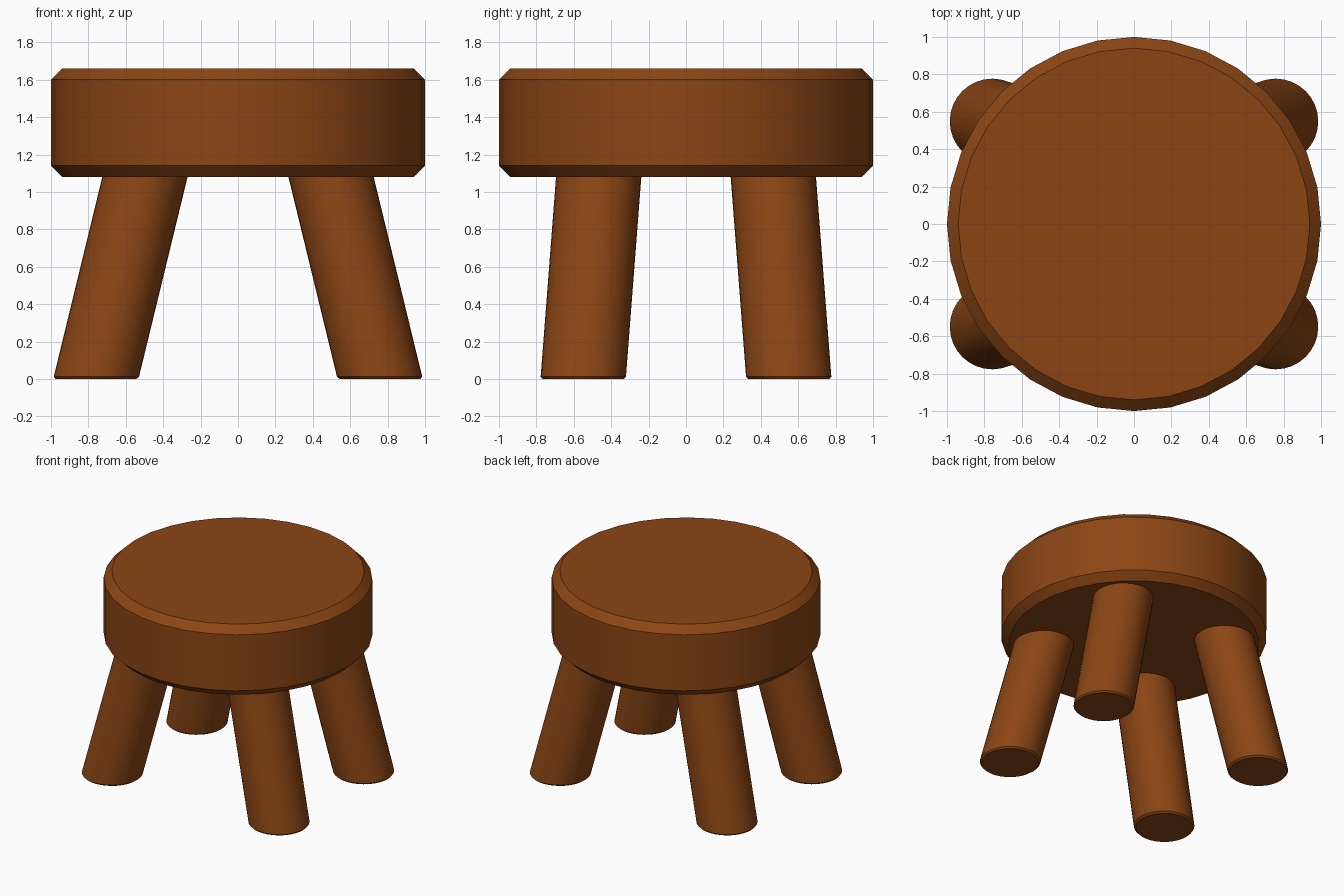
import bpy, bmesh, math

if "Cube" in bpy.data.objects:
    bpy.data.objects.remove(bpy.data.objects["Cube"])

SIDES = 32
wood = bpy.data.materials.new("wood")
wood.diffuse_color = (0.258, 0.06, 0.007, 1)
wood.use_nodes = True
wood.node_tree.nodes["Principled BSDF"].inputs["Base Color"].default_value = wood.diffuse_color


def stacked_rings(name, rings):
    """Capped solid through horizontal circles given as (x, y, z, radius)."""
    bm = bmesh.new()
    loops = []
    for x, y, z, r in rings:
        angles = [2 * math.pi * i / SIDES for i in range(SIDES)]
        loops.append([bm.verts.new((x + r * math.cos(a), y + r * math.sin(a), z)) for a in angles])
    for low, high in zip(loops, loops[1:]):
        for i in range(SIDES):
            j = (i + 1) % SIDES
            bm.faces.new((low[i], low[j], high[j], high[i]))
    bm.faces.new(loops[0][::-1])
    bm.faces.new(loops[-1])
    mesh = bpy.data.meshes.new(name)
    bm.to_mesh(mesh)
    bm.free()
    mesh.materials.append(wood)
    obj = bpy.data.objects.new(name, mesh)
    bpy.context.collection.objects.link(obj)
    bpy.ops.object.select_all(action='DESELECT')
    obj.select_set(True)
    bpy.context.view_layer.objects.active = obj
    bpy.ops.object.shade_smooth_by_angle(angle=math.radians(30))
    return obj


# Thick round seat with chamfered rims
stacked_rings("seat", [(0, 0, 1.08, 0.94), (0, 0, 1.14, 1.0),
                       (0, 0, 1.60, 1.0), (0, 0, 1.66, 0.94)])

# Four splayed legs, chamfered at the foot and sunk slightly into the seat
LEG_R, FOOT, LEAN = 0.228, (0.76, 0.55), (0.243, 0.077)
for side, sx in (("left", -1), ("right", 1)):
    for end, sy in (("front", -1), ("back", 1)):
        rings = [(sx * (FOOT[0] - LEAN[0] * z), sy * (FOOT[1] - LEAN[1] * z), z, r)
                 for z, r in ((0, LEG_R - 0.012), (0.012, LEG_R), (1.10, LEG_R))]
        stacked_rings(f"{end}_{side}_leg", rings)
